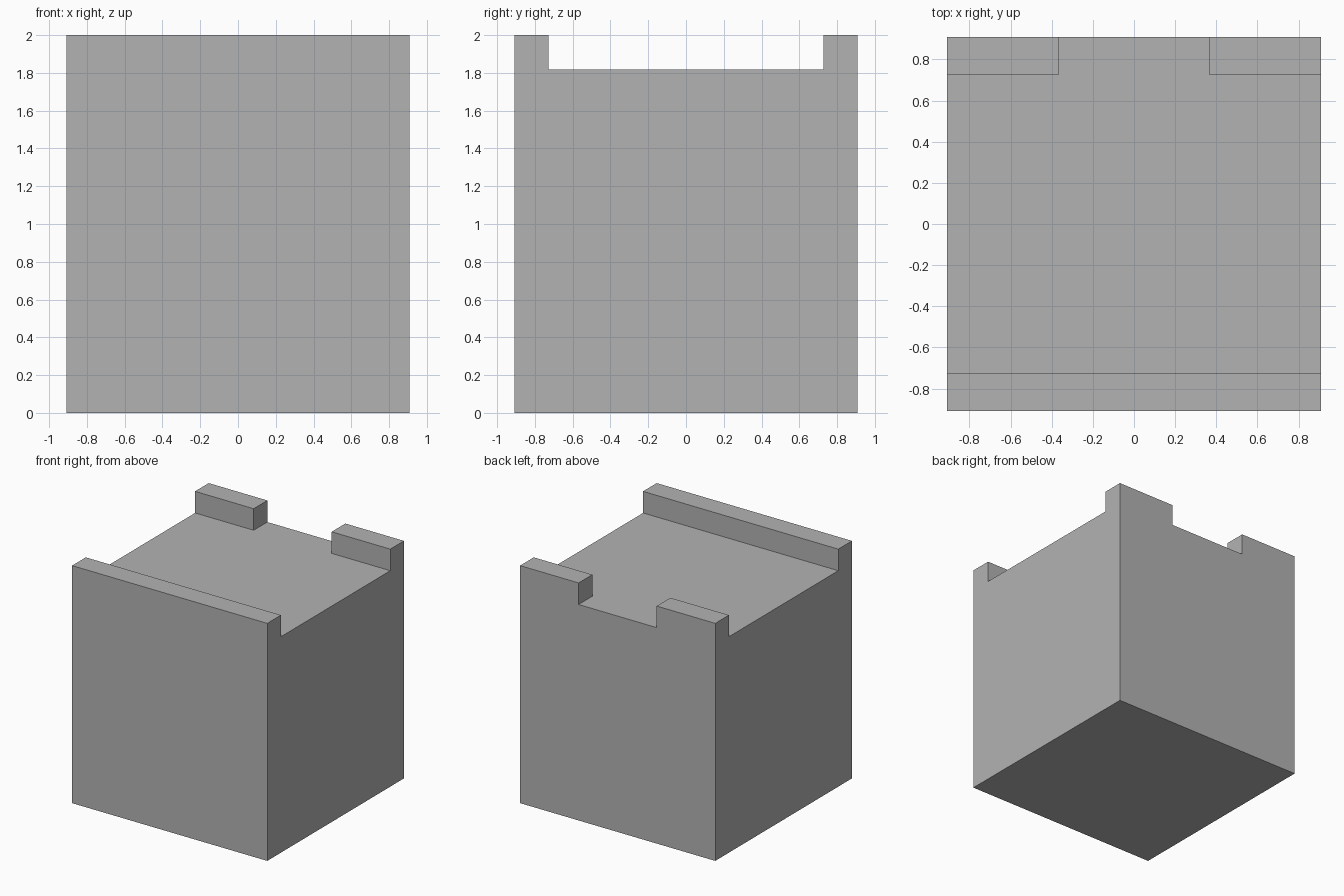
import bpy, bmesh

if "Cube" in bpy.data.objects:
    bpy.data.objects.remove(bpy.data.objects["Cube"])

U = 2 / 11  # module: the block is 10 x 10 x 11 units


def prism(name, outline, z0, z1):
    """Extrude a closed xy outline between two heights."""
    bm = bmesh.new()
    face = bm.faces.new([bm.verts.new((x * U, y * U, z0 * U)) for x, y in outline])
    ext = bmesh.ops.extrude_face_region(bm, geom=[face])
    top = [v for v in ext["geom"] if isinstance(v, bmesh.types.BMVert)]
    bmesh.ops.translate(bm, verts=top, vec=(0, 0, (z1 - z0) * U))
    bmesh.ops.recalc_face_normals(bm, faces=bm.faces)
    mesh = bpy.data.meshes.new(name)
    bm.to_mesh(mesh)
    bm.free()
    obj = bpy.data.objects.new(name, mesh)
    bpy.context.collection.objects.link(obj)
    return obj


# Solid block in dark grey
block = prism("parapet_block", [(-5, -5), (5, -5), (5, 5), (-5, 5)], 0, 11)
grey = bpy.data.materials.new("dark_grey")
grey.diffuse_color = (0.45, 0.45, 0.45, 1)
grey.use_nodes = True
grey.node_tree.nodes["Principled BSDF"].inputs["Base Color"].default_value = grey.diffuse_color
block.data.materials.append(grey)

# T-shaped cutter: channel open at both sides plus the notch in the back wall
cutter = prism("top_cutter", [(-6, -4), (6, -4), (6, 4), (2, 4),
                              (2, 6), (-2, 6), (-2, 4), (-6, 4)], 10, 12)
cutter.data.materials.append(grey)

# Cut the recess, leaving a full front wall and two back wall pieces
mod = block.modifiers.new("recess", "BOOLEAN")
mod.operation = "DIFFERENCE"
mod.solver = "EXACT"
mod.object = cutter
bpy.context.view_layer.objects.active = block
bpy.ops.object.modifier_apply(modifier=mod.name)
bpy.data.objects.remove(cutter)
